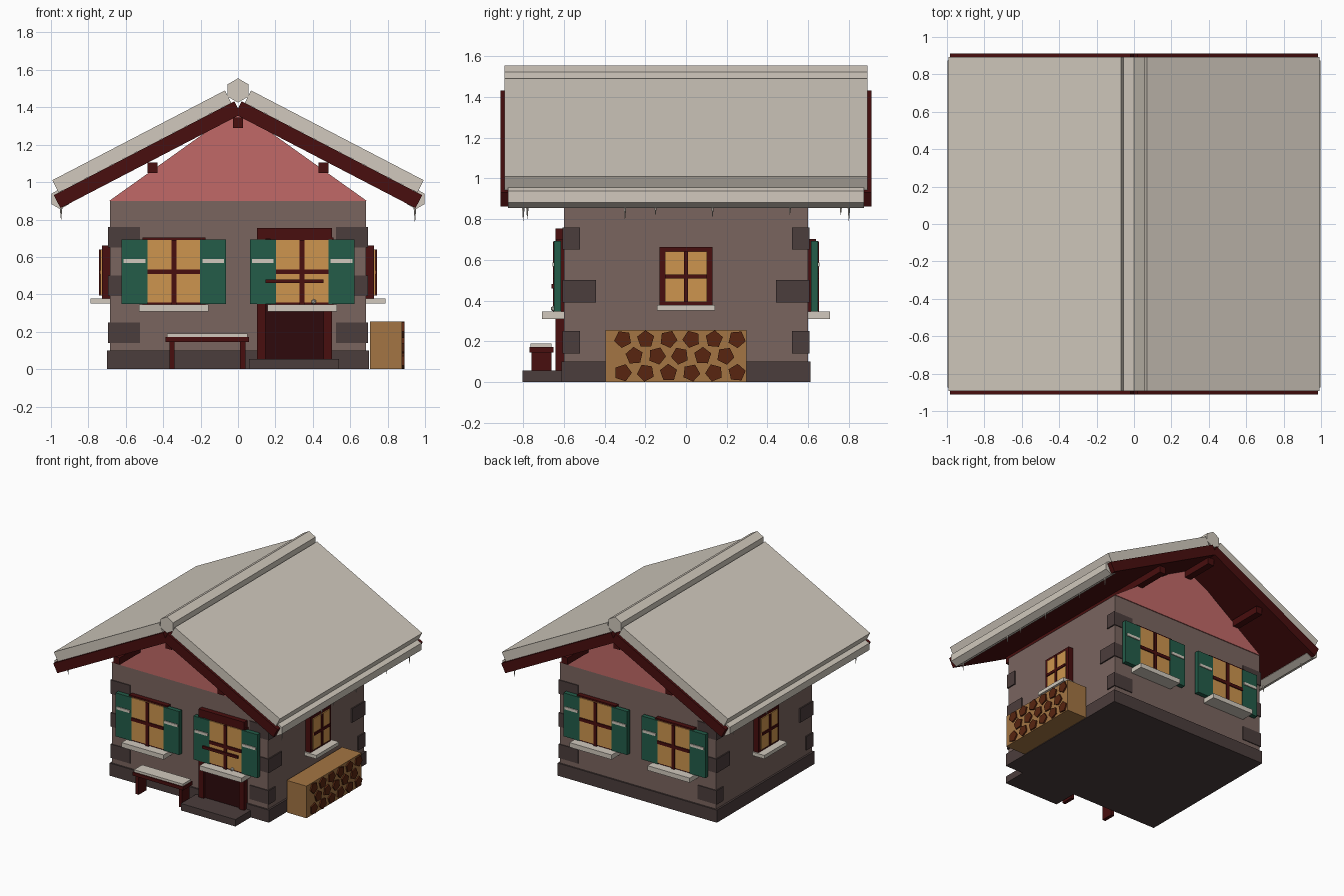
import bpy, bmesh, math

if "Cube" in bpy.data.objects:
    bpy.data.objects.remove(bpy.data.objects["Cube"])


def material(name, r, g, b):
    def lin(c):
        c /= 255
        return c / 12.92 if c <= 0.04045 else ((c + 0.055) / 1.055) ** 2.4
    m = bpy.data.materials.new(name)
    m.diffuse_color = (lin(r), lin(g), lin(b), 1)
    m.use_nodes = True
    m.node_tree.nodes["Principled BSDF"].inputs["Base Color"].default_value = m.diffuse_color
    return m


SNOW = material("snow", 209, 201, 189)
WALL = material("plaster", 122, 101, 95)
PINK = material("gable_pink", 193, 105, 103)
GLASS = material("warm_glass", 205, 149, 78)
GREEN = material("shutter_green", 35, 92, 73)
TIMBER = material("red_timber", 72, 14, 14)
DOOR = material("door_dark", 46, 10, 12)
STONE = material("dark_stone", 75, 61, 60)
CRATE = material("pale_wood", 163, 117, 67)
LOG = material("log_brown", 88, 37, 16)


def finish(name, bm, mat):
    bmesh.ops.recalc_face_normals(bm, faces=bm.faces)
    me = bpy.data.meshes.new(name)
    bm.to_mesh(me)
    bm.free()
    me.materials.append(mat)
    ob = bpy.data.objects.new(name, me)
    bpy.context.collection.objects.link(ob)
    return ob


def prism(name, profile, axis, a, b, mat):
    """Extrude a 2D profile along x (profile is y,z) or y (profile is x,z)."""
    bm = bmesh.new()
    ends = []
    for t in (a, b):
        ends.append([bm.verts.new((t, u, v) if axis == "x" else (u, t, v))
                     for u, v in profile])
    n = len(profile)
    bm.faces.new(ends[0])
    bm.faces.new(ends[1])
    for i in range(n):
        j = (i + 1) % n
        bm.faces.new((ends[0][i], ends[0][j], ends[1][j], ends[1][i]))
    return finish(name, bm, mat)


def box(name, x0, x1, y0, y1, z0, z1, mat):
    return prism(name, [(x0, z0), (x1, z0), (x1, z1), (x0, z1)], "y", y0, y1, mat)


def ngon(cu, cv, r, n, turn):
    return [(cu + r * math.cos(turn + math.tau * i / n),
             cv + r * math.sin(turn + math.tau * i / n)) for i in range(n)]


# Walls, plinth and gable
box("plinth", -0.70, 0.70, -0.612, 0.612, 0, 0.1, STONE)
box("walls", -0.685, 0.685, -0.6, 0.6, 0.1, 0.9, WALL)
prism("gable", [(-0.688, 0.9), (0.688, 0.9), (0, 1.39)], "y", -0.607, 0.607, PINK)

# Corner stones, alternating long side
for sx in (-1, 1):
    for sy in (-1, 1):
        for z, lx, ly in ((0.14, 0.17, 0.085), (0.39, 0.085, 0.165), (0.65, 0.17, 0.085)):
            box("corner_stone", sx * (0.695 - lx), sx * 0.695,
                sy * (0.607 - ly), sy * 0.607, z, z + 0.11, STONE)

# Roof decks with snow, eave rolls and ridge roll
for s in (-1, 1):
    deck = [(0.985, 0.93), (0.949, 0.861), (-0.016, 1.363), (0.02, 1.432)]
    snow = [(0.993, 1.01), (0.959, 0.944), (0.036, 1.424), (0.07, 1.49)]
    prism("roof_deck", [(s * x, z) for x, z in deck], "y", -0.912, 0.912, TIMBER)
    prism("roof_snow", [(s * x, z) for x, z in snow], "y", -0.893, 0.893, SNOW)
    prism("eave_snow", ngon(s * 0.95, 0.91, 0.055, 6, math.pi / 2), "y", -0.875, 0.875, SNOW)
prism("ridge_snow", ngon(0, 1.49, 0.065, 6, math.pi / 2), "y", -0.893, 0.893, SNOW)

# Purlins under the roof
for x, z in ((-0.457, 1.05), (0, 1.29), (0.457, 1.05)):
    box("purlin", x - 0.027, x + 0.027, -0.87, 0.87, z, z + 0.055, TIMBER)

# Icicles: side, position along the eave, length
for s, y, length in ((1, -0.80, 0.07), (1, -0.30, 0.06), (1, -0.15, 0.04), (1, 0.13, 0.05),
                     (1, 0.51, 0.04), (1, 0.80, 0.07), (-1, -0.78, 0.06),
                     (-1, 0.335, 0.05), (-1, 0.76, 0.04)):
    bm = bmesh.new()
    bmesh.ops.create_cone(bm, cap_ends=True, segments=5, radius1=0.001,
                          radius2=0.009, depth=length + 0.02)
    bmesh.ops.translate(bm, verts=bm.verts, vec=(s * 0.946, y, 0.87 - length / 2))
    finish("icicle", bm, SNOW)

# Shuttered windows on front and back
for s in (-1, 1):
    for cx in (-0.343, 0.343):
        def part(name, x0, x1, d0, d1, z0, z1, mat):
            box(name, cx + x0, cx + x1, s * d0, s * d1, z0, z1, mat)
        part("window_frame", -0.168, 0.168, 0.59, 0.638, 0.335, 0.703, TIMBER)
        part("window_glass", -0.14, 0.14, 0.60, 0.645, 0.355, 0.69, GLASS)
        part("window_mullion", -0.013, 0.013, 0.60, 0.653, 0.345, 0.69, TIMBER)
        part("window_crossbar", -0.14, 0.14, 0.60, 0.653, 0.509, 0.534, TIMBER)
        part("window_sill", -0.185, 0.185, 0.60, 0.708, 0.308, 0.345, SNOW)
        for t in (-1, 1):
            part("shutter", t * 0.14, t * 0.28, 0.613, 0.648, 0.347, 0.692, GREEN)
            part("shutter_bar", t * 0.152, t * 0.268, 0.64, 0.655, 0.567, 0.588, SNOW)

# Side windows
for s in (-1, 1):
    def part(name, d0, d1, y0, y1, z0, z1, mat):
        box(name, s * d0, s * d1, y0, y1, z0, z1, mat)
    part("side_frame", 0.68, 0.728, -0.13, 0.13, 0.37, 0.662, TIMBER)
    part("side_glass", 0.69, 0.736, -0.103, 0.103, 0.393, 0.64, GLASS)
    part("side_mullion", 0.69, 0.744, -0.01, 0.01, 0.393, 0.64, TIMBER)
    part("side_crossbar", 0.69, 0.744, -0.103, 0.103, 0.508, 0.528, TIMBER)
    part("side_sill", 0.685, 0.788, -0.142, 0.142, 0.35, 0.378, SNOW)

# Door with casing, rail, knob and step
for x in (0.102, 0.457):
    box("door_jamb", x, x + 0.045, -0.64, -0.59, 0.055, 0.755, TIMBER)
box("door_lintel", 0.102, 0.502, -0.64, -0.59, 0.695, 0.755, TIMBER)
box("door_panel", 0.147, 0.457, -0.622, -0.59, 0.055, 0.695, DOOR)
box("door_rail", 0.147, 0.457, -0.66, -0.62, 0.46, 0.48, TIMBER)
bm = bmesh.new()
bmesh.ops.create_icosphere(bm, subdivisions=1, radius=0.015)
bmesh.ops.translate(bm, verts=bm.verts, vec=(0.405, -0.65, 0.36))
finish("door_knob", bm, SNOW)
box("door_step", 0.06, 0.54, -0.803, -0.6, 0, 0.055, STONE)

# Bench
box("bench_seat", -0.388, 0.058, -0.77, -0.652, 0.145, 0.172, TIMBER)
box("bench_snow", -0.38, 0.05, -0.763, -0.66, 0.172, 0.19, SNOW)
for x in (-0.367, 0.012):
    box("bench_leg", x, x + 0.027, -0.76, -0.662, 0, 0.145, TIMBER)

# Wood pile with staggered log ends
box("wood_pile", 0.705, 0.878, -0.395, 0.298, 0, 0.255, CRATE)
for row, z in enumerate((0.045, 0.128, 0.21)):
    for i in range(6 - row % 2):
        y = -0.31 + 0.112 * (i + 0.5 * (row % 2))
        turn = (i * 2 + row) * 0.4
        prism("log", ngon(y, z, 0.044, 5, turn), "x", 0.80, 0.889, LOG)
